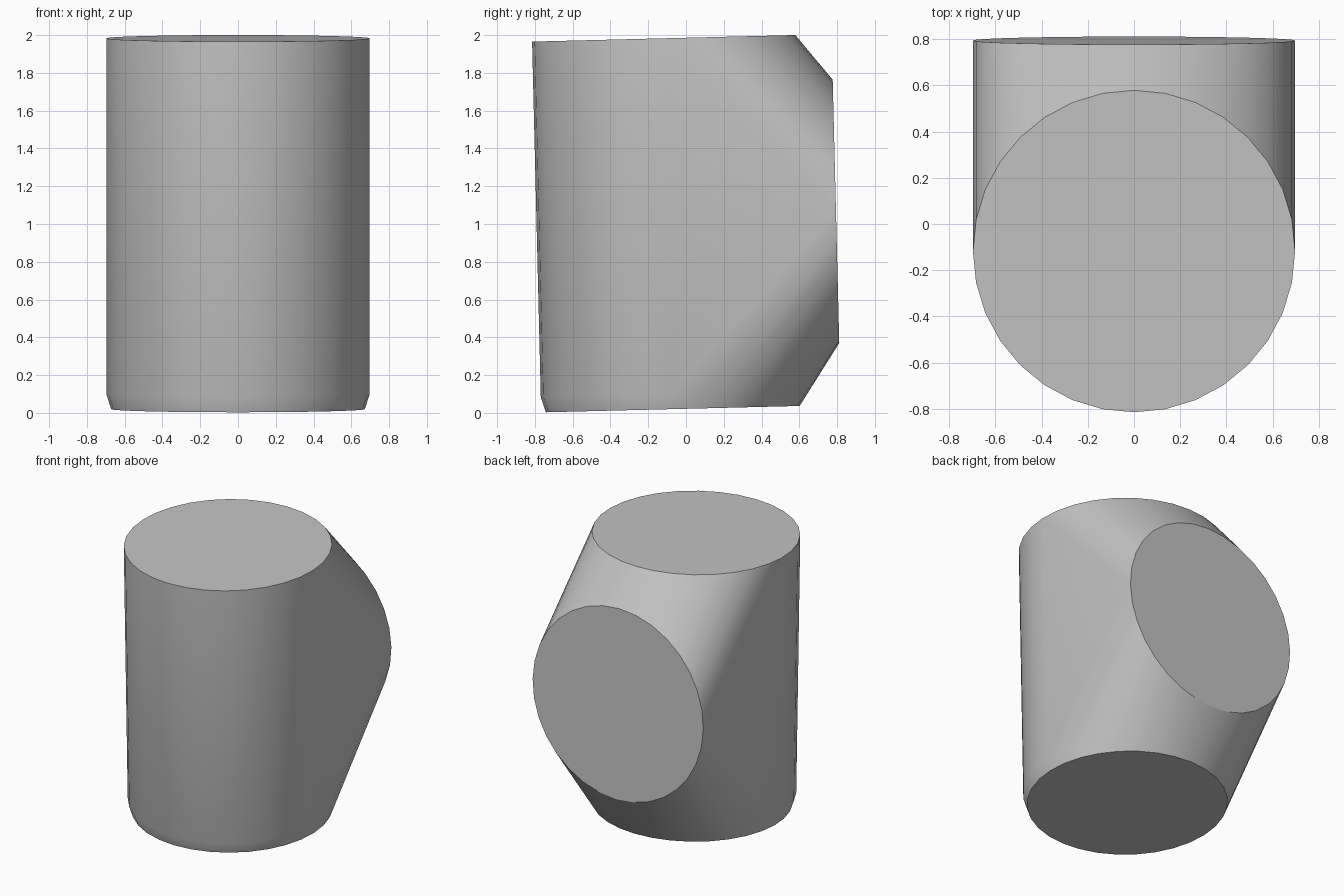
import bpy, bmesh, math
from mathutils import Matrix, Vector

cube = bpy.data.objects.get("Cube")
if cube:
    bpy.data.objects.remove(cube, do_unlink=True)

SIDES = 32
TILT = math.radians(1.43)   # whole fitting leans slightly forward
RADIUS = 0.697

grey = bpy.data.materials.new("plain grey")
grey.use_nodes = True
colour = (0.55, 0.55, 0.55, 1)
grey.diffuse_color = colour
grey.node_tree.nodes["Principled BSDF"].inputs["Base Color"].default_value = colour


def ring(bm, y, z, radius, angle):
    """Add a circle of points turned about the x axis."""
    matrix = Matrix.Translation((0, y, z)) @ Matrix.Rotation(angle, 4, "X")
    bmesh.ops.create_circle(bm, segments=SIDES, radius=radius, matrix=matrix)


bm = bmesh.new()
# Upright barrel: bottom end, chamfer ring, top end
ring(bm, -0.07, 0.02, 0.672, TILT)
ring(bm, -0.072, 0.10, RADIUS, TILT)
ring(bm, -0.118, 1.983, RADIUS, TILT)
# Round end facing the back
ring(bm, 0.794, 1.067, RADIUS, TILT + math.pi / 2)

# Skin stretched over all the ends
hull = bmesh.ops.convex_hull(bm, input=bm.verts[:])
loose = {v for v in hull["geom_interior"] + hull["geom_unused"]
         if isinstance(v, bmesh.types.BMVert)}
bmesh.ops.delete(bm, geom=list(loose), context="VERTS")
bmesh.ops.dissolve_limit(bm, angle_limit=math.radians(0.5),
                         verts=bm.verts[:], edges=bm.edges[:])
bmesh.ops.recalc_face_normals(bm, faces=bm.faces[:])

mesh = bpy.data.meshes.new("three_ended_body")
bm.to_mesh(mesh)
bm.free()
mesh.materials.append(grey)
body = bpy.data.objects.new("three_ended_body", mesh)
bpy.context.collection.objects.link(body)

# Smooth skin with crisp rims around the flat ends
bpy.ops.object.select_all(action="DESELECT")
body.select_set(True)
bpy.context.view_layer.objects.active = body
bpy.ops.object.shade_smooth_by_angle(angle=math.radians(30))
